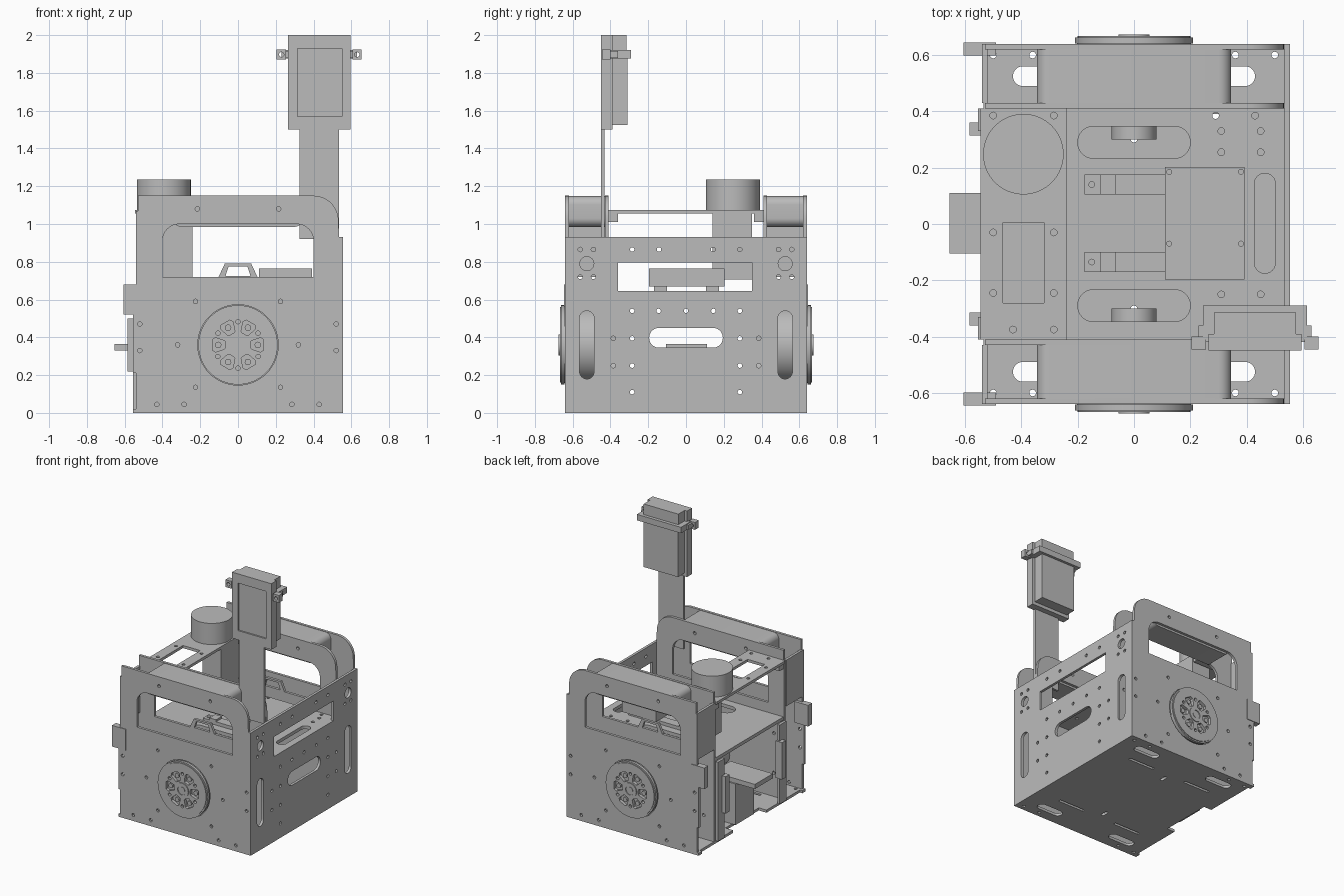
import bpy, bmesh, math
from mathutils import Matrix, Euler

cube = bpy.data.objects.get("Cube")
if cube:
    bpy.data.objects.remove(cube, do_unlink=True)

grey = bpy.data.materials.new("plain grey")
grey.use_nodes = True
COLOUR = (0.5, 0.5, 0.5, 1)
grey.diffuse_color = COLOUR
grey.node_tree.nodes["Principled BSDF"].inputs["Base Color"].default_value = COLOUR

Q = math.pi / 2
TURN = {"x": Euler((Q, 0, Q)), "y": Euler((Q, 0, 0)), "z": Euler((0, 0, 0))}
SHIFT = {"x": (1, 0, 0), "y": (0, 1, 0), "z": (0, 0, 1)}


def circle(u, v, r, n=24):
    return [(u + r * math.cos(2 * math.pi * i / n), v + r * math.sin(2 * math.pi * i / n)) for i in range(n)]


def rect(u0, u1, v0, v1, r=0):
    """Rectangle, with round corners when r is given."""
    if not r:
        return [(u0, v0), (u1, v0), (u1, v1), (u0, v1)]
    pts = []
    for k, (u, v) in enumerate([(u1 - r, v1 - r), (u0 + r, v1 - r), (u0 + r, v0 + r), (u1 - r, v0 + r)]):
        for i in range(9):
            a = Q * (k + i / 8)
            pts.append((u + r * math.cos(a), v + r * math.sin(a)))
    return pts


def slot(u0, u1, v0, v1):
    return rect(u0, u1, v0, v1, min(u1 - u0, v1 - v0) / 2 - 0.0005)


def dots(points, r=0.012):
    return [circle(u, v, r, 12) for u, v in points]


def both(points):
    return [(s * u, v) for u, v in points for s in (-1, 1)]


def plate(name, axis, lo, hi, outline, holes=()):
    """Flat sheet with holes, its normal along axis, from lo to hi."""
    curve = bpy.data.curves.new(name, "CURVE")
    curve.dimensions = "2D"
    curve.fill_mode = "BOTH"
    curve.extrude = (hi - lo) / 2
    for loop in [outline, *holes]:
        s = curve.splines.new("POLY")
        s.points.add(len(loop) - 1)
        for p, (u, v) in zip(s.points, loop):
            p.co = (u, v, 0, 1)
        s.use_cyclic_u = True
    tmp = bpy.data.objects.new(name + "_curve", curve)
    bpy.context.collection.objects.link(tmp)
    dg = bpy.context.evaluated_depsgraph_get()
    mesh = bpy.data.meshes.new_from_object(tmp.evaluated_get(dg))
    bpy.data.objects.remove(tmp, do_unlink=True)
    bpy.data.curves.remove(curve)
    mid = (lo + hi) / 2
    mesh.transform(Matrix.Translation([mid * c for c in SHIFT[axis]]) @ TURN[axis].to_matrix().to_4x4())
    bm = bmesh.new()
    bm.from_mesh(mesh)
    bmesh.ops.remove_doubles(bm, verts=bm.verts, dist=0.0001)
    bmesh.ops.recalc_face_normals(bm, faces=bm.faces)
    bm.to_mesh(mesh)
    bm.free()
    mesh.materials.clear()
    mesh.materials.append(grey)
    ob = bpy.data.objects.new(name, mesh)
    bpy.context.collection.objects.link(ob)
    return ob


def box(name, x, y, z):
    return plate(name, "z", *z, rect(*x, *y))


def disc(name, axis, lo, hi, u, v, r, n=64):
    return plate(name, axis, lo, hi, circle(u, v, r, n))


# Floor
corner_slots = [slot(*sorted((s * 0.22, s * 0.43)), t - 0.035, t + 0.035) for s in (-1, 1) for t in (-0.525, 0.525)]
tab_slots = [rect(s * 0.25 - 0.11, s * 0.25 + 0.11, t - 0.01, t + 0.01) for s in (-1, 1) for t in (-0.38, 0.38)]
centre_slots = [slot(-0.012, 0.012, *sorted((t * 0.29, t * 0.35))) for t in (-1, 1)]
floor_edge = [(-0.535, -0.62), (0.535, -0.62), (0.535, 0.62), (-0.535, 0.62),
              (-0.535, 0.2), (-0.47, 0.2), (-0.47, -0.2), (-0.535, -0.2)]
plate("floor", "z", 0, 0.02, floor_edge, corner_slots + tab_slots + centre_slots
      + dots(both([(0.36, 0.6), (0.5, 0.6), (0.36, -0.6), (0.5, -0.6)])))

# End wall on the closed side
wall_holes = [rect(-0.36, 0.35, 0.645, 0.795), slot(-0.195, 0.195, 0.345, 0.45)]
for s in (-1, 1):
    wall_holes += [slot(s * 0.525 - 0.038, s * 0.525 + 0.038, 0.18, 0.54), circle(s * 0.525, 0.79, 0.037)]
wall_holes += dots(both([(0.56, 0.865), (0.49, 0.865), (0.56, 0.72), (0.49, 0.72), (0.285, 0.865),
                         (0.143, 0.865), (0.285, 0.54), (0.145, 0.54), (0.385, 0.395), (0.285, 0.395),
                         (0.385, 0.25), (0.285, 0.25), (0.285, 0.11)]) + [(0, 0.54)])
plate("end_wall", "x", 0.535, 0.555, rect(-0.64, 0.64, 0, 0.93), wall_holes)

# Profiles shared by the side pods
shoulder = [(0.40 + 0.132 * math.sin(Q * i / 10), 1.018 + 0.132 * math.cos(Q * i / 10)) for i in range(11)]
crown = [(0.535, 0.93)] + shoulder[::-1] + [(-0.53, 1.15), (-0.53, 1.07)]
outer_edge = [(-0.54, 0), (0.535, 0)] + crown + [(-0.54, 1.07), (-0.54, 0.52), (-0.555, 0.52), (-0.555, 0.21), (-0.54, 0.21)]
inner_edge = [(-0.535, 0.02), (0.535, 0.02)] + crown + [(-0.535, 1.07)]
arch = [(0.4 - 0.09 + 0.09 * math.cos(Q * i / 8), 0.91 + 0.09 * math.sin(Q * i / 8)) for i in range(9)]
window = [(-0.4, 0.72), (0.4, 0.72)] + arch + [(-u, v) for u, v in arch[::-1]]
side_dots = dots(both([(0.225, 0.59), (0.225, 0.135), (0.32, 0.36), (0.52, 0.47), (0.52, 0.33),
                       (0.43, 0.045), (0.285, 0.045), (0.215, 1.08)]))
AXLE = 0.36


def trapezoid(a, b, low, high):
    return [(-a, low), (a, low), (b, high), (-b, high)]


def spoke_gap(angle):
    """Rounded wedge opening in the wheel face."""
    spec = [(0.068, -0.22), (0.075, -0.3), (0.125, -0.31), (0.138, -0.2),
            (0.138, 0.2), (0.125, 0.31), (0.075, 0.3), (0.068, 0.22)]
    return [(r * math.cos(angle + a), AXLE + r * math.sin(angle + a)) for r, a in spec]


# Side pods, front and back
for side, s in (("front", -1), ("back", 1)):
    def span(a, b):
        return sorted((s * a, s * b))

    plate(side + "_outer_plate", "y", *span(0.62, 0.64), outer_edge, [window, circle(0, AXLE, 0.213, 64)] + side_dots)
    plate(side + "_inner_plate", "y", *span(0.41, 0.43), inner_edge,
          [window] + dots(both([(0.215, 1.08), (0.45, 0.5), (0.45, 0.2)])))
    plate(side + "_cable_loop", "y", *span(0.41, 0.43), trapezoid(0.105, 0.07, 0.715, 0.79), [trapezoid(0.066, 0.05, 0.725, 0.775)])
    plate(side + "_grip", "y", *span(0.43, 0.62), rect(-0.345, 0.345, 0.985, 1.147, 0.045))
    box(side + "_pod_end", (-0.54, -0.52), span(0.43, 0.62), (0.72, 1.07))
    box(side + "_latch", (-0.605, -0.49), span(0.598, 0.645), (0.52, 0.68))
    box(side + "_corner_stop", (-0.555, -0.53), span(0.6, 0.64), (0, 0.02))
    box(side + "_hinge_block", (-0.585, -0.53), span(0.315, 0.36), (0.22, 0.5))
    box(side + "_open_post", (-0.555, -0.535), span(0.33, 0.41), (0.02, 0.62))
    # Wheel and its motor
    disc(side + "_tyre", "y", *span(0.48, 0.645), 0, AXLE, 0.203)
    plate(side + "_tyre_flange", "y", *span(0.642, 0.662), circle(0, AXLE, 0.21, 64), [circle(0, AXLE, 0.198, 64)])
    gaps = [spoke_gap(k * math.pi / 3) for k in range(6)]
    studs = [(0.123 * math.cos(k * math.pi / 3 + Q / 3), AXLE + 0.123 * math.sin(k * math.pi / 3 + Q / 3)) for k in range(6)]
    plate(side + "_wheel_face", "y", *span(0.645, 0.668), circle(0, AXLE, 0.2, 64), gaps + dots(studs))
    for k in range(6):
        a = k * math.pi / 3
        disc(side + "_wheel_bolt", "y", *span(0.645, 0.658), 0.105 * math.cos(a), AXLE + 0.105 * math.sin(a), 0.017, 16)
    plate(side + "_hub", "y", *span(0.66, 0.674), circle(0, AXLE, 0.055, 32), [circle(0, AXLE, 0.035, 32)])
    disc(side + "_hub_cap", "y", *span(0.66, 0.671), 0, AXLE, 0.022, 24)
    disc(side + "_motor", "y", *span(0.3, 0.48), 0, AXLE - 0.13, 0.08, 32)

# Middle shelf
mid_holes = [slot(-0.2, 0.2, t - 0.057, t + 0.057) for t in (-0.29, 0.29)] + [slot(0.428, 0.502, -0.175, 0.18)]
mid_holes += dots([(0.31, 0.33), (0.31, 0.255), (0.45, 0.33), (0.45, 0.255), (0.29, 0.385),
                   (0.43, 0.385), (0.31, -0.25), (0.45, -0.25)])
plate("middle_shelf", "z", 0.62, 0.645, rect(-0.53, 0.535, -0.41, 0.41), mid_holes)
for t in (-0.135, 0.14):
    box("battery_rail", (-0.175, 0.36), (t - 0.035, t + 0.035), (0.645, 0.67))
    box("rail_clip", (-0.12, -0.065), (t - 0.035, t + 0.035), (0.67, 0.685))
    disc("rail_screw", "z", 0.67, 0.676, -0.15, t, 0.012, 12)
plate("battery", "z", 0.67, 0.765, rect(0.11, 0.393, -0.197, 0.203),
      dots([(0.125, 0.185), (0.38, 0.185), (0.125, -0.07), (0.38, -0.07)], 0.009))

# Upper shelf with the round scanner
plate("upper_shelf", "z", 1.055, 1.075, rect(-0.545, -0.24, -0.41, 0.41),
      [rect(-0.465, -0.32, -0.28, 0.005)] + dots([(-0.5, 0.385), (-0.285, 0.385), (-0.5, -0.03), (-0.285, -0.03),
      (-0.5, -0.245), (-0.285, -0.245), (-0.43, -0.375), (-0.285, -0.375)]))
for t in (-0.385, 0.385):
    box("shelf_bracket", (-0.53, -0.24), (t - 0.025, t + 0.025), (1.01, 1.055))
disc("scanner", "z", 1.075, 1.235, -0.393, 0.248, 0.143)
box("scanner_mount", (-0.395, -0.24), (0.14, 0.35), (0.705, 1.055))

# Lower electronics behind the open side
box("plug_tray", (-0.655, -0.3), (-0.105, 0.11), (0.33, 0.365))
box("power_block", (-0.5, -0.28), (-0.1, 0.12), (0.02, 0.33))

# Upright display on its mast
box("display_mast", (0.325, 0.535), (-0.45, -0.432), (0.92, 1.52))
plate("display_front", "y", -0.45, -0.435, rect(0.265, 0.595, 1.5, 2.0), [rect(0.315, 0.55, 1.57, 1.93)])
box("display_body", (0.265, 0.595), (-0.438, -0.39), (1.5, 2.0))
box("display_back", (0.285, 0.575), (-0.39, -0.31), (1.525, 1.88))
box("display_top", (0.285, 0.575), (-0.39, -0.315), (1.91, 2.0))
plate("display_clamp", "z", 1.875, 1.92, rect(0.245, 0.615, -0.41, -0.29))
for x in (0.23, 0.63):
    plate("clamp_ear", "y", -0.445, -0.4, rect(x - 0.025, x + 0.025, 1.87, 1.925), [circle(x, 1.897, 0.013, 16)])
    box("clamp_arm", (min(x, 0.43 + 0.8 * (x - 0.43)) , max(x, 0.43 + 0.8 * (x - 0.43))), (-0.42, -0.36), (1.88, 1.915))

# Smooth the round parts, keep edges crisp
bpy.ops.object.select_all(action="DESELECT")
for ob in bpy.context.collection.objects:
    if ob.type == "MESH":
        ob.select_set(True)
        bpy.context.view_layer.objects.active = ob
bpy.ops.object.shade_smooth_by_angle(angle=math.radians(30))
